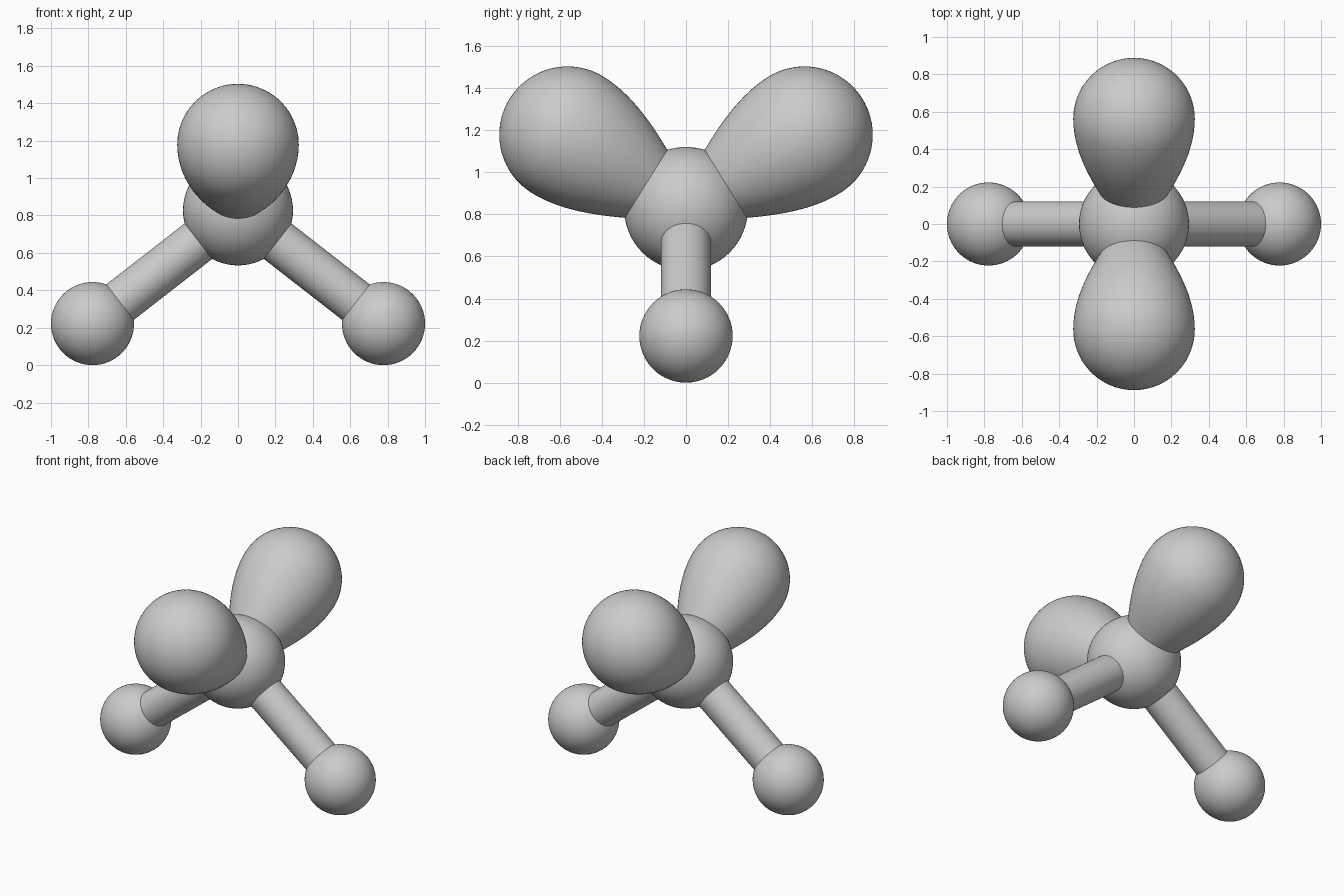
import bpy, bmesh
from math import sin, cos, pi, radians
from mathutils import Vector, Matrix

cube = bpy.data.objects.get("Cube")
if cube:
    bpy.data.objects.remove(cube, do_unlink=True)

grey = bpy.data.materials.new("matte_grey")
grey.use_nodes = True
grey.diffuse_color = (0.6, 0.6, 0.6, 1)
grey.node_tree.nodes["Principled BSDF"].inputs["Base Color"].default_value = (0.6, 0.6, 0.6, 1)

CENTRE = Vector((0, 0, 0.827))
CORE_R, END_R, BOND_R = 0.294, 0.222, 0.12
LOBE_R, LOBE_MID, LOBE_START = 0.325, 0.664, 0.12
LOBE_TILT = radians(32)


def finish(obj, name):
    obj.name = name
    obj.data.name = name
    obj.data.materials.append(grey)


def ball(name, centre, radius):
    bpy.ops.mesh.primitive_uv_sphere_add(segments=64, ring_count=32, radius=radius, location=centre)
    bpy.ops.object.shade_smooth()
    finish(bpy.context.object, name)


def rod(name, a, b, radius):
    d = b - a
    bpy.ops.mesh.primitive_cylinder_add(vertices=64, radius=radius, depth=d.length, location=(a + b) / 2)
    obj = bpy.context.object
    obj.rotation_euler = d.to_track_quat('Z', 'Y').to_euler()
    bpy.ops.object.shade_smooth_by_angle(angle=radians(35))
    finish(obj, name)


def lobe_profile():
    """Teardrop outline: an easing neck followed by a round end."""
    span = LOBE_MID - LOBE_START
    points = [(0, LOBE_START)]
    for i in range(20):
        u = i / 20
        ease = u * u * (3 - 2 * u)
        r = 0.135 * (1 - ease) + LOBE_R * ease + span * 0.55 * u * (1 - u) ** 2
        points.append((r, LOBE_START + span * u))
    for i in range(20):
        a = pi / 2 * i / 20
        points.append((LOBE_R * cos(a), LOBE_MID + LOBE_R * sin(a)))
    points.append((0, LOBE_MID + LOBE_R))
    return points


def lobe(name, side):
    bm = bmesh.new()
    verts = [bm.verts.new((r, 0, t)) for r, t in lobe_profile()]
    edges = [bm.edges.new(pair) for pair in zip(verts, verts[1:])]
    bmesh.ops.spin(bm, geom=verts + edges, cent=(0, 0, 0), axis=(0, 0, 1),
                   angle=2 * pi, steps=64, use_merge=False)
    bmesh.ops.remove_doubles(bm, verts=bm.verts[:], dist=0.0005)
    bmesh.ops.recalc_face_normals(bm, faces=bm.faces[:])
    for f in bm.faces:
        f.smooth = True
    bm.transform(Matrix.Rotation(-side * (pi / 2 - LOBE_TILT), 4, 'X'))
    mesh = bpy.data.meshes.new(name)
    bm.to_mesh(mesh)
    bm.free()
    obj = bpy.data.objects.new(name, mesh)
    obj.location = CENTRE
    bpy.context.collection.objects.link(obj)
    finish(obj, name)


# Central ball
ball("central_ball", CENTRE, CORE_R)

# Two lower bonds with end balls
for side, word in ((1, "left"), (-1, "right")):
    end = Vector((side * (1 - END_R), 0, END_R))
    rod(word + "_bond", CENTRE, end, BOND_R)
    ball(word + "_end_ball", end, END_R)

# Two upper teardrop lobes
lobe("front_lobe", -1)
lobe("back_lobe", 1)
